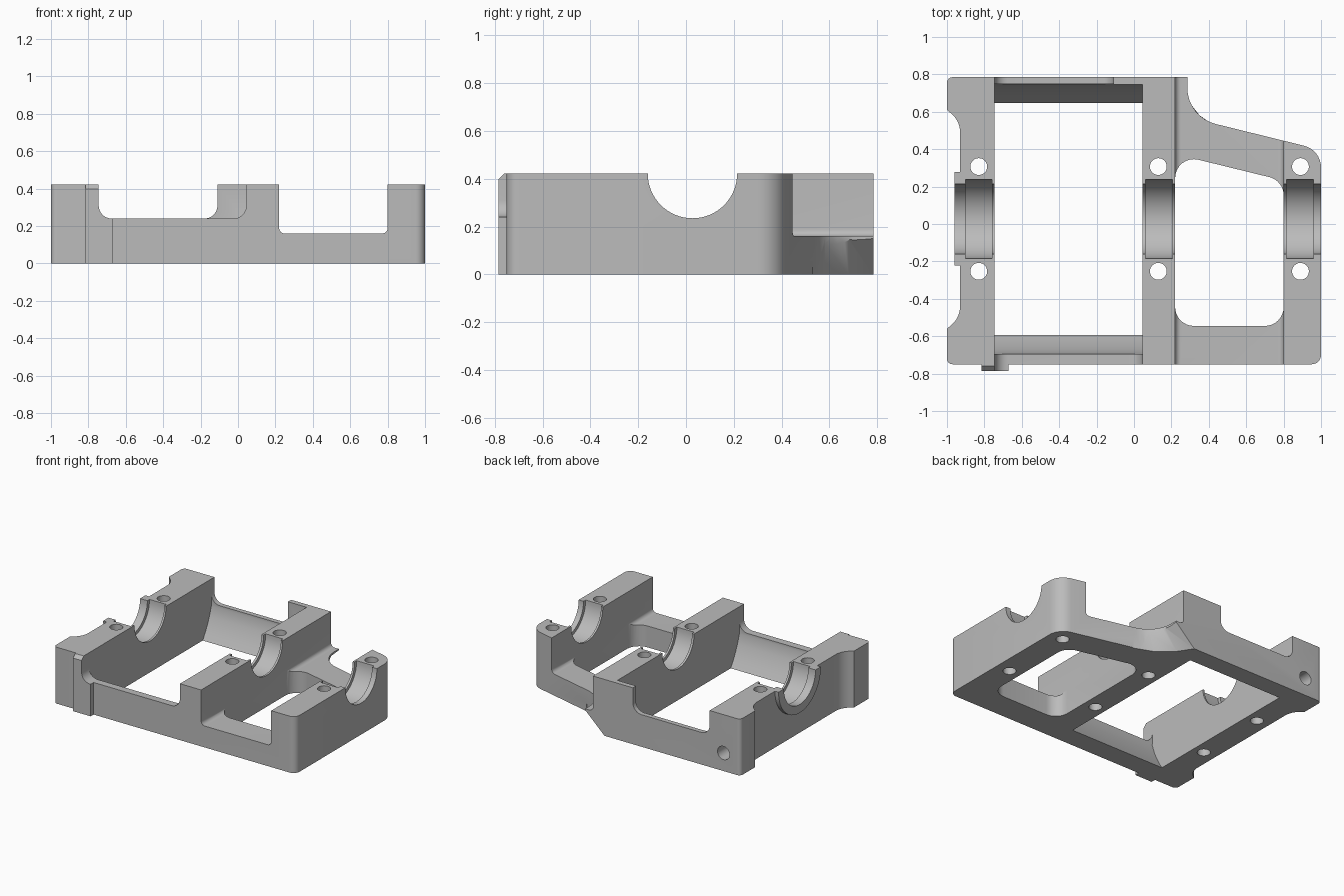
import bpy, bmesh
from math import cos, sin, pi, tan
from mathutils import Vector

cube = bpy.data.objects.get("Cube")
if cube:
    bpy.data.objects.remove(cube)

metal = bpy.data.materials.new("cast_grey_metal")
metal.use_nodes = True
GREY = (0.5, 0.5, 0.5, 1)
metal.diffuse_color = GREY
metal.node_tree.nodes["Principled BSDF"].inputs["Base Color"].default_value = GREY

TOP, AXIS_Y = 0.422, 0.027   # joint face height, bearing axis


def rounded(corners, seg=8):
    """Polygon from (u, v, radius) corners, each replaced with an arc."""
    pts, n = [], len(corners)
    for i, (u, v, r) in enumerate(corners):
        p = Vector((u, v))
        if r == 0:
            pts.append(p)
            continue
        a = (Vector(corners[i - 1][:2]) - p).normalized()
        b = (Vector(corners[(i + 1) % n][:2]) - p).normalized()
        half = a.angle(b) / 2
        start, end = p + a * r / tan(half), p + b * r / tan(half)
        c = p + (a + b).normalized() * r / sin(half)
        s, e = start - c, end - c
        sweep = s.angle(e)
        for k in range(seg + 1):
            t = k / seg
            pts.append(c + (s * sin((1 - t) * sweep) + e * sin(t * sweep)) / sin(sweep))
    return pts


def circle(u, v, r, n=48, turn=2 * pi):
    return [(u + r * cos(turn * k / n), v + r * sin(turn * k / n)) for k in range(n)]


def loft(name, axis, ring_a, a, ring_b, b):
    """Solid between two matching rings placed at a and b along an axis."""
    place = {"x": lambda u, v, w: (w, u, v),
             "y": lambda u, v, w: (u, w, v),
             "z": lambda u, v, w: (u, v, w)}[axis]
    bm = bmesh.new()
    lo = [bm.verts.new(place(*p, a)) for p in ring_a]
    hi = [bm.verts.new(place(*p, b)) for p in ring_b]
    bm.faces.new(lo)
    bm.faces.new(hi)
    for i in range(len(lo)):
        bm.faces.new((lo[i - 1], lo[i], hi[i], hi[i - 1]))
    bmesh.ops.recalc_face_normals(bm, faces=bm.faces)
    mesh = bpy.data.meshes.new(name)
    bm.to_mesh(mesh)
    bm.free()
    mesh.materials.append(metal)
    ob = bpy.data.objects.new(name, mesh)
    bpy.context.collection.objects.link(ob)
    return ob


def prism(name, axis, ring, a, b):
    return loft(name, axis, ring, a, ring, b)


def combine(target, tool, operation="DIFFERENCE"):
    mod = target.modifiers.new(tool.name, "BOOLEAN")
    mod.operation, mod.object, mod.solver = operation, tool, "EXACT"
    bpy.context.view_layer.objects.active = target
    bpy.ops.object.modifier_apply(modifier=mod.name)
    bpy.data.objects.remove(tool)


# Full-height casting with side notches and the swept rear arm outline
body = prism("bearing_housing", "z", rounded([
    (-1, -0.75, 0.03), (1, -0.75, 0.05), (1, 0.396, 0.12), (0.285, 0.572, 0.2),
    (0.285, 0.785, 0), (-1, 0.785, 0.03), (-1, 0.61, 0), (-0.93, 0.55, 0.13),
    (-0.93, -0.5, 0.13), (-1, -0.56, 0)]), 0, TOP)

# Half-round collar on the outer bearing, and the pad on the front
collar = [(AXIS_Y + 0.25 * cos(pi * k / 24), TOP - 0.25 * sin(pi * k / 24)) for k in range(25)]
combine(body, prism("collar", "x", collar, -0.96, -0.85), "UNION")
pad = [(-0.7, 0), (-0.785, 0), (-0.785, TOP - 0.025), (-0.76, TOP), (-0.7, TOP)]
combine(body, prism("front_pad", "x", pad, -0.815, -0.67), "UNION")

# Large opening, with rails hollowed by a sweep around the bearing axis
sweep = [(AXIS_Y + s * (0.75 ** 2 - (TOP - z) ** 2) ** 0.5, z)
         for s, heights in ((-1, (0.22, 0.15, 0.1, 0.05, 0, -0.05)),
                            (1, (-0.05, 0, 0.05, 0.1, 0.15, 0.22)))
         for z in heights]
sweep += [(AXIS_Y + 0.718, 0.6), (AXIS_Y - 0.718, 0.6)]
combine(body, prism("large_opening", "x", sweep, -0.745, 0.045))

# Small opening
combine(body, prism("small_opening", "z", rounded([
    (0.22, -0.545, 0.1), (0.8, -0.545, 0.1), (0.8, 0.232, 0.1), (0.22, 0.374, 0.1)]), -0.1, 0.6))


# Lowered rails between the bearing walls
def lower(name, x0, x1, z, r, y0, y1):
    ring = rounded([(x0, z, r), (x1, z, r), (x1, 0.6, 0), (x0, 0.6, 0)])
    combine(body, prism(name, "y", ring, y0, y1))


lower("front_rail_cut", -0.745, 0.045, 0.24, 0.07, -1, -0.3)
lower("back_rail_cut", -0.745, -0.11, 0.24, 0.07, 0.3, 1)
lower("arm_cut", 0.22, 0.8, 0.16, 0.03, -1, 1)

# Slanted underside where the arm meets the rear corner
low = [(0.12, 0.9), (0.12, 0.785), (0.19, 0.68), (0.31, 0.58), (0.45, 0.525), (0.6, 0.9)]
high = [(0.29, 0.9), (0.29, 0.785), (0.3, 0.68), (0.36, 0.58), (0.45, 0.54), (0.6, 0.9)]
combine(body, loft("corner_slant", "z", low, -0.005, high, 0.155))

# Bearing bores: narrow lips right through, wider seats inside each wall
combine(body, prism("bore", "x", circle(AXIS_Y, TOP, 0.187, 64), -1.2, 1.2))
for x0, x1 in ((-0.9, -0.76), (0.062, 0.205), (0.815, 0.96)):
    combine(body, prism("seat", "x", circle(AXIS_Y, TOP, 0.212, 64), x0, x1))

# Bolt holes and the rear passage
for x in (-0.83, 0.13, 0.89):
    for side in (-1, 1):
        combine(body, prism("bolt_hole", "z", circle(x, AXIS_Y + side * 0.28, 0.045, 32), -0.1, 0.6))
combine(body, prism("rear_passage", "y", circle(-0.86, 0.135, 0.05, 32), 0.55, 0.9))

bpy.ops.object.select_all(action="DESELECT")
body.select_set(True)
bpy.context.view_layer.objects.active = body
bpy.ops.object.shade_smooth_by_angle(angle=pi / 6)
